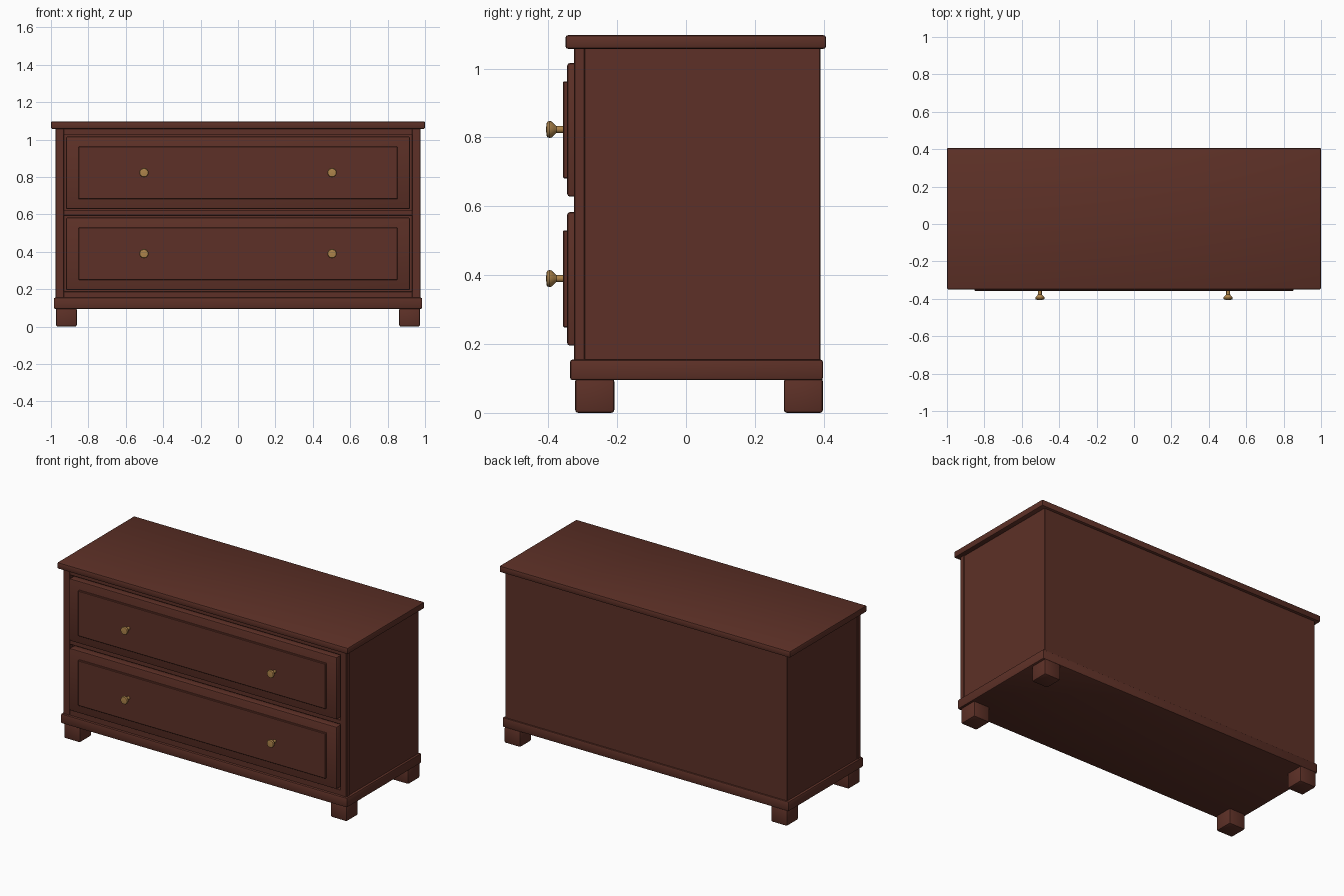
import bpy, bmesh, math
from mathutils import Matrix, Vector

if "Cube" in bpy.data.objects:
    bpy.data.objects.remove(bpy.data.objects["Cube"], do_unlink=True)


def material(name, color):
    m = bpy.data.materials.new(name)
    m.use_nodes = True
    m.diffuse_color = (*color, 1)
    m.node_tree.nodes["Principled BSDF"].inputs["Base Color"].default_value = (*color, 1)
    return m


WOOD = material("dark_red_wood", (0.11, 0.03, 0.02))
BRASS = material("brass", (0.42, 0.23, 0.07))


def finish(name, bm, mat):
    mesh = bpy.data.meshes.new(name)
    bmesh.ops.recalc_face_normals(bm, faces=bm.faces)
    bm.to_mesh(mesh)
    bm.free()
    mesh.materials.append(mat)
    ob = bpy.data.objects.new(name, mesh)
    bpy.context.collection.objects.link(ob)
    bpy.context.view_layer.objects.active = ob
    for other in bpy.context.selected_objects:
        other.select_set(False)
    ob.select_set(True)
    bpy.ops.object.shade_smooth_by_angle(angle=math.radians(30))
    return ob


def box(name, x, y, z, bevel=0.0, segments=2):
    """Box from (min, max) ranges, with softened edges."""
    bm = bmesh.new()
    bmesh.ops.create_cube(bm, size=1)
    for v in bm.verts:
        v.co = Vector([r[0] if c < 0 else r[1] for c, r in zip(v.co, (x, y, z))])
    if bevel:
        bmesh.ops.bevel(bm, geom=bm.edges[:], offset=bevel, segments=segments,
                        profile=0.5, affect='EDGES')
    return finish(name, bm, WOOD)


def knob(name, x, z):
    """Turned knob: (radius, y) profile spun around the y axis."""
    profile = [(0, -0.35), (0.010, -0.35), (0.010, -0.376), (0.014, -0.381),
               (0.023, -0.390), (0.025, -0.396), (0.022, -0.404), (0, -0.407)]
    bm = bmesh.new()
    verts = [bm.verts.new((r, y, 0)) for r, y in profile]
    edges = [bm.edges.new(pair) for pair in zip(verts, verts[1:])]
    bmesh.ops.spin(bm, geom=verts + edges, cent=(0, 0, 0), axis=(0, 1, 0),
                   angle=math.tau, steps=16)
    bmesh.ops.remove_doubles(bm, verts=bm.verts, dist=0.0005)
    bmesh.ops.transform(bm, matrix=Matrix.Translation((x, 0, z)), verts=bm.verts)
    finish(name, bm, BRASS)


# Body, top and plinth
box("carcass", (-0.97, 0.97), (-0.295, 0.39), (0.14, 1.06), 0.002, 1)
box("top_board", (-1, 1), (-0.35, 0.407), (1.057, 1.097), 0.008)
box("plinth", (-0.985, 0.985), (-0.337, 0.398), (0.095, 0.155), 0.008)

# Face frame
for side, s in (("right", -1), ("left", 1)):
    box(side + "_stile", sorted((s * 0.975, s * 0.93)), (-0.325, -0.293),
        (0.15, 1.06), 0.003, 1)
for label, z in (("bottom", (0.15, 0.188)), ("middle", (0.595, 0.622)),
                 ("top", (1.026, 1.06))):
    box(label + "_rail", (-0.932, 0.932), (-0.323, -0.293), z, 0.002, 1)

# Drawers with raised panels and knobs
for label, low in (("lower", 0.195), ("upper", 0.628)):
    box(label + "_drawer", (-0.92, 0.92), (-0.345, -0.293), (low, low + 0.388), 0.008)
    box(label + "_drawer_panel", (-0.852, 0.852), (-0.357, -0.34),
        (low + 0.053, low + 0.335), 0.003, 1)
    for side, s in (("right", -1), ("left", 1)):
        knob(f"{label}_{side}_knob", s * 0.503, low + 0.195)

# Feet
for end, y in (("front", (-0.322, -0.208)), ("back", (0.284, 0.398))):
    for side, s in (("right", -1), ("left", 1)):
        box(f"{end}_{side}_foot", sorted((s * 0.862, s * 0.973)), y, (0, 0.1), 0.009)
